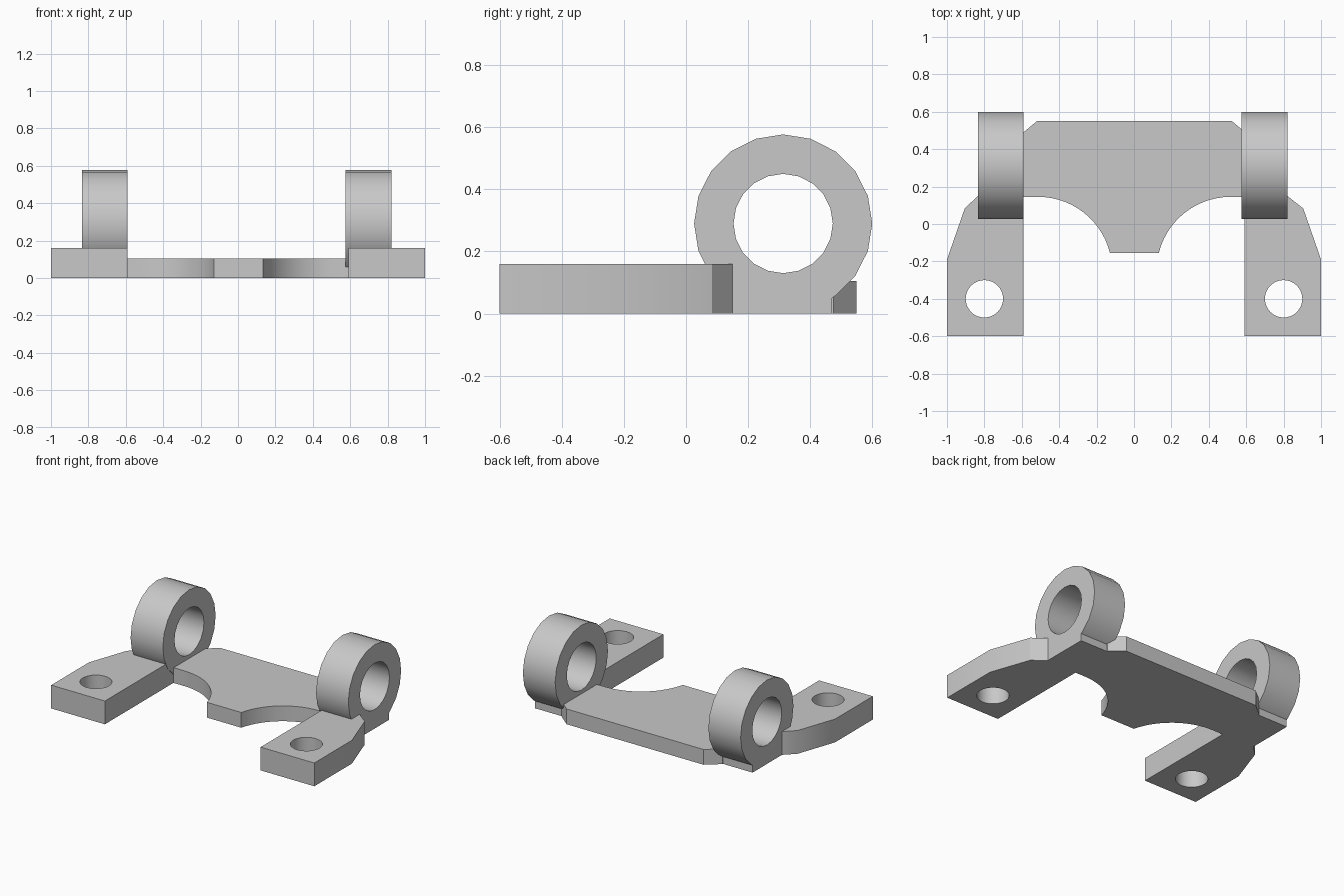
import bpy
import bmesh
from math import sin, cos, radians, tau
from mathutils import Vector

cube = bpy.data.objects.get("Cube")
if cube:
    bpy.data.objects.remove(cube, do_unlink=True)

GREY = (0.58, 0.58, 0.58, 1.0)
grey = bpy.data.materials.new("plain grey")
grey.use_nodes = True
grey.diffuse_color = GREY
grey.node_tree.nodes["Principled BSDF"].inputs["Base Color"].default_value = GREY


def circle(cx, cy, r, n):
    return [(cx + r * sin(tau * i / n), cy + r * cos(tau * i / n)) for i in range(n)]


def prism(name, loops, place, offset):
    """Fill an outline with optional holes, then extrude it by offset."""
    bm = bmesh.new()
    edges = []
    for loop in loops:
        verts = [bm.verts.new(place(a, b)) for a, b in loop]
        edges += [bm.edges.new((v, verts[i - 1])) for i, v in enumerate(verts)]
    offset = Vector(offset)
    bmesh.ops.triangle_fill(bm, edges=edges, use_beauty=True, normal=offset.normalized())
    res = bmesh.ops.extrude_face_region(bm, geom=bm.faces[:], use_keep_orig=True)
    moved = [g for g in res["geom"] if isinstance(g, bmesh.types.BMVert)]
    bmesh.ops.translate(bm, verts=moved, vec=offset)
    bmesh.ops.recalc_face_normals(bm, faces=bm.faces[:])
    mesh = bpy.data.meshes.new(name)
    bm.to_mesh(mesh)
    bm.free()
    mesh.materials.append(grey)
    obj = bpy.data.objects.new(name, mesh)
    bpy.context.collection.objects.link(obj)
    bpy.ops.object.select_all(action='DESELECT')
    obj.select_set(True)
    bpy.context.view_layer.objects.active = obj
    bpy.ops.object.shade_smooth_by_angle(angle=radians(32))
    return obj


def flat(x, y):
    return (x, y, 0)


# Mounting arms with bolt holes, and ring lugs standing on a foot
RING_Y, RING_Z = 0.313, 0.29
for side, s, inner, outer in (("left", 1, 0.575, 0.82), ("right", -1, 0.59, 0.835)):
    outline = [(s * 0.592, -0.6), (s, -0.6), (s, -0.19), (s * 0.905, 0.083),
               (s * outer, 0.15), (s * 0.592, 0.15)]
    prism(side + "_arm", [outline, circle(s * 0.8, -0.4, 0.1, 32)], flat, (0, 0, 0.16))

    ring = [p for p in circle(RING_Y, RING_Z, 0.287, 20) if p[1] > 0.05]
    split = next(i for i, p in enumerate(ring) if p[0] < RING_Y - 0.01)
    foot = [(0.47, 0.05), (0.47, 0), (0.145, 0)]
    profile = ring[:split] + foot + ring[split:]
    prism(side + "_ring_lug", [profile, circle(RING_Y, RING_Z, 0.16, 20)],
          lambda y, z: (s * inner, y, z), (s * (outer - inner), 0, 0))

# Connecting plate with two scooped corners and a central tongue
MID = 0.008
half = [(0.515, 0.55), (0.605, 0.475), (0.605, 0.145)]
for i in range(15):
    a = radians(90 + 76 * i / 14)
    half.append((0.508 + 0.395 * cos(a), -0.25 + 0.395 * sin(a)))
plate = [(MID + x, y) for x, y in half] + [(-x - MID / 2, y) for x, y in reversed(half)]
prism("connecting_plate", [plate], flat, (0, 0, 0.105))
